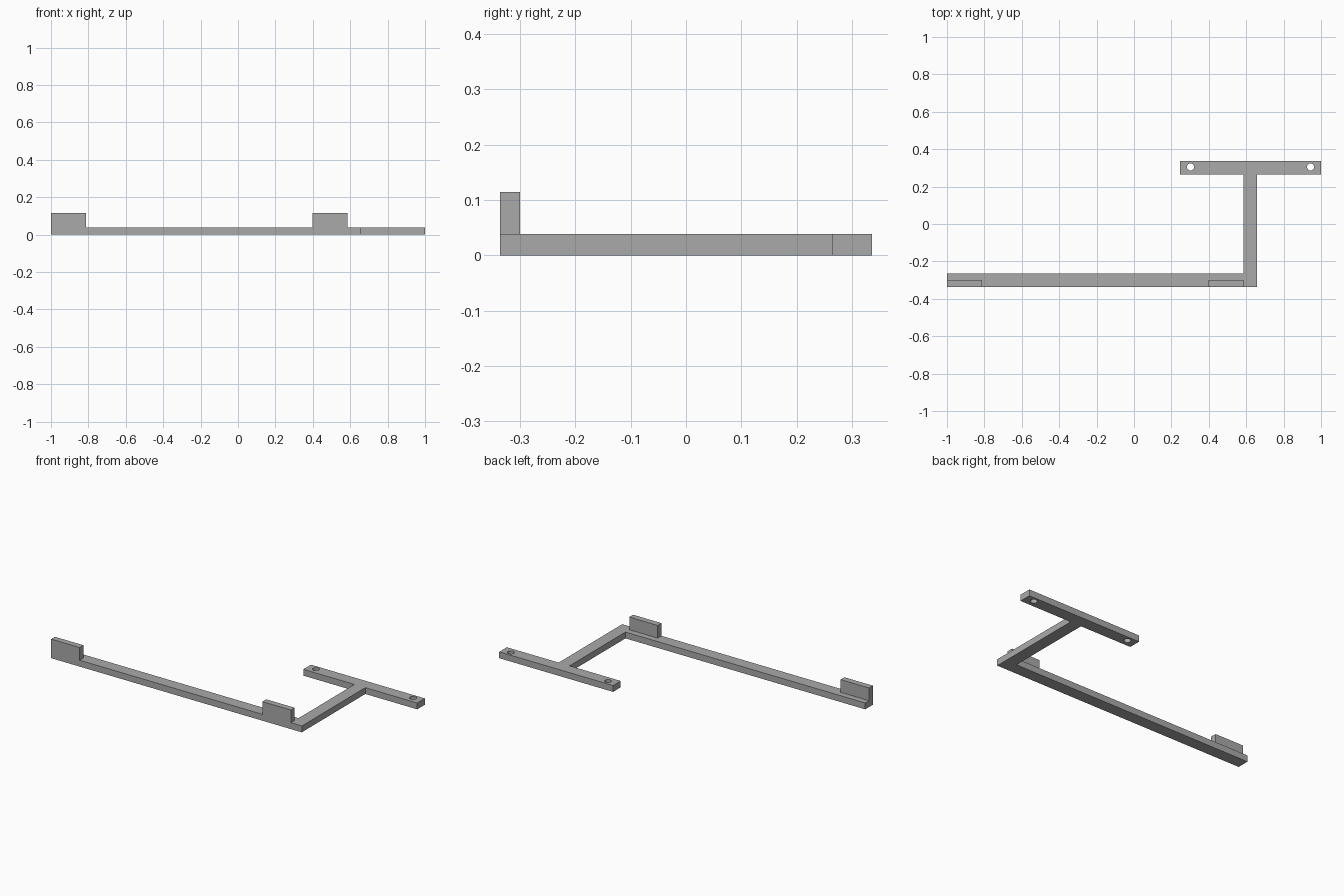
import bpy
import bmesh

cube = bpy.data.objects.get("Cube")
if cube:
    bpy.data.objects.remove(cube, do_unlink=True)

grey = bpy.data.materials.new("plain grey")
grey.use_nodes = True
colour = (0.40, 0.40, 0.40, 1)
grey.diffuse_color = colour
grey.node_tree.nodes["Principled BSDF"].inputs["Base Color"].default_value = colour

THICK, TOP = 0.038, 0.114
FRONT, BACK = -0.336, 0.336
BAR = 0.072
ARM_L, ARM_R = 0.585, 0.657
PLATE_L = 0.247


def prism(name, outline, z0, z1):
    """Extrude a flat outline from z0 to z1."""
    bm = bmesh.new()
    face = bm.faces.new([bm.verts.new((x, y, z0)) for x, y in outline])
    ext = bmesh.ops.extrude_face_region(bm, geom=[face])
    verts = [v for v in ext["geom"] if isinstance(v, bmesh.types.BMVert)]
    bmesh.ops.translate(bm, verts=verts, vec=(0, 0, z1 - z0))
    bmesh.ops.recalc_face_normals(bm, faces=bm.faces)
    mesh = bpy.data.meshes.new(name)
    bm.to_mesh(mesh)
    bm.free()
    mesh.materials.append(grey)
    obj = bpy.data.objects.new(name, mesh)
    bpy.context.collection.objects.link(obj)
    return obj


# Flat frame: long front rail, cross arm and rear mounting plate
frame = prism("frame", [
    (-1, FRONT), (ARM_R, FRONT), (ARM_R, BACK - BAR), (1, BACK - BAR),
    (1, BACK), (PLATE_L, BACK), (PLATE_L, BACK - BAR), (ARM_L, BACK - BAR),
    (ARM_L, FRONT + BAR), (-1, FRONT + BAR)], 0, THICK)

# Screw holes through the rear plate
for side, x in (("right", 0.302), ("left", 0.944)):
    bpy.ops.mesh.primitive_cylinder_add(vertices=32, radius=0.019, depth=0.2,
                                        location=(x, 0.305, 0))
    cutter = bpy.context.object
    cutter.name = side + "_hole_cutter"
    cutter.data.materials.append(grey)
    cutter.hide_render = True
    cutter.hide_set(True)
    cut = frame.modifiers.new(side + "_hole", "BOOLEAN")
    cut.operation = "DIFFERENCE"
    cut.solver = "EXACT"
    cut.object = cutter

# Upright tabs along the front edge of the rail
for side, x0, x1 in (("right", -1, -0.812), ("left", 0.397, ARM_L)):
    prism(side + "_tab", [(x0, FRONT), (x1, FRONT),
                          (x1, FRONT + 0.036), (x0, FRONT + 0.036)], THICK, TOP)
